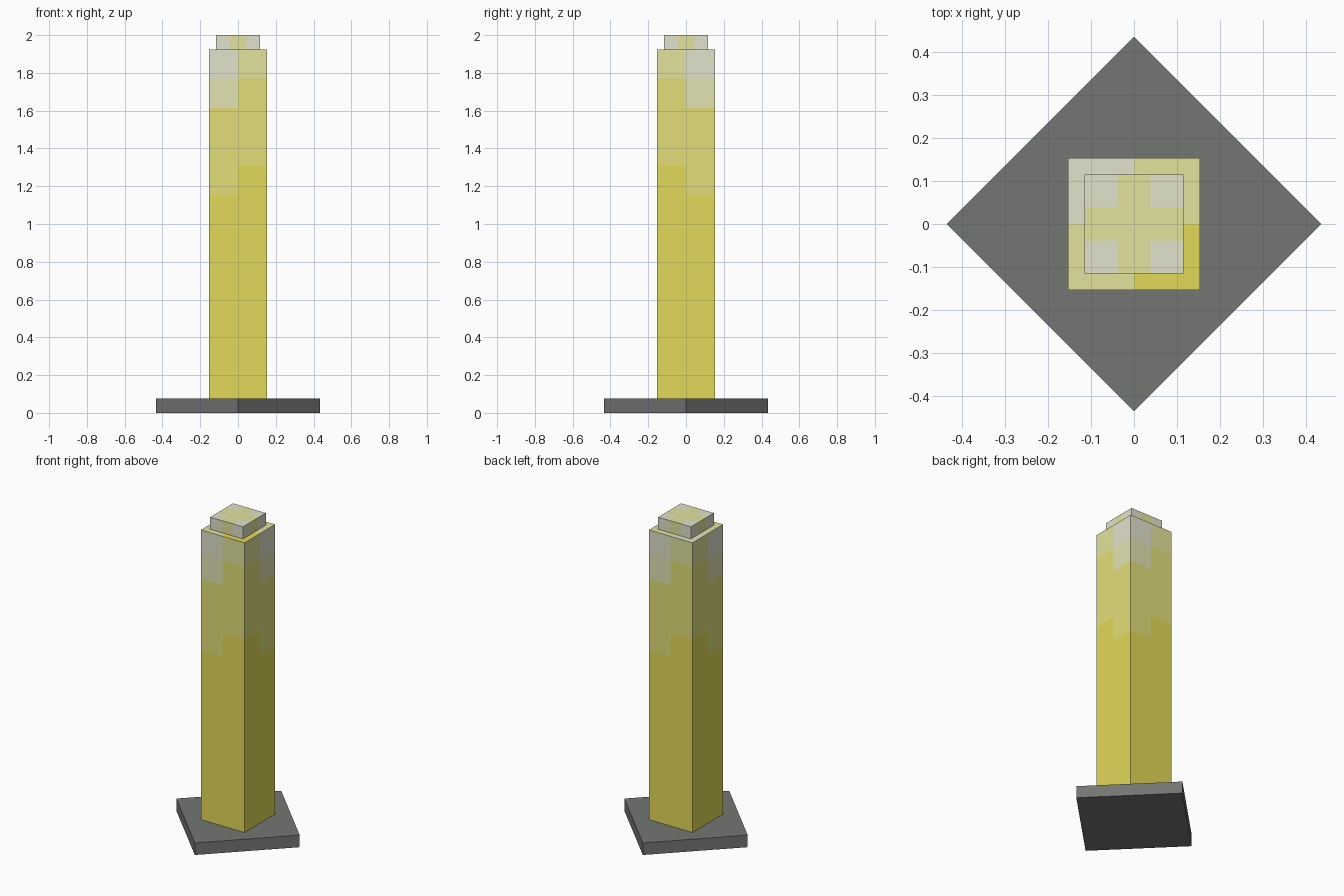
import bpy, bmesh
from mathutils import Matrix, Vector

if "Cube" in bpy.data.objects:
    bpy.data.objects.remove(bpy.data.objects["Cube"])

U = 2 / 26  # module: the whole tower is 26 units high


def material(name, hex_code):
    def linear(c):
        return c / 12.92 if c <= 0.04045 else ((c + 0.055) / 1.055) ** 2.4
    m = bpy.data.materials.new(name)
    rgb = [linear(int(hex_code[i:i + 2], 16) / 255) for i in (0, 2, 4)]
    m.diffuse_color = (*rgb, 1)
    m.use_nodes = True
    m.node_tree.nodes["Principled BSDF"].inputs["Base Color"].default_value = m.diffuse_color
    return m


DARK = material("dark grey", "747674")
GREY, SOFT, PALE, MID, YELLOW = range(5)
STONE = [material("warm grey", "E2E2CC"), material("soft cream", "E2E2B2"),
         material("pale yellow", "E2E29E"), material("light yellow", "E2DE78"),
         material("yellow", "E2D858")]


def box(name, width, z0, z1, mats, cuts=(), rule=None, turn=0):
    """Square block, sliced at (axis, position) cuts, coloured by a rule."""
    bm = bmesh.new()
    bmesh.ops.create_cube(bm, size=1)
    bmesh.ops.scale(bm, vec=(width, width, z1 - z0), verts=bm.verts)
    bmesh.ops.translate(bm, vec=(0, 0, (z0 + z1) / 2), verts=bm.verts)
    for axis, pos in cuts:
        normal = Vector((0, 0, 0))
        normal[axis] = 1
        bmesh.ops.bisect_plane(bm, geom=bm.verts[:] + bm.edges[:] + bm.faces[:],
                               plane_co=normal * pos, plane_no=normal)
    bm.normal_update()
    if rule:
        for f in bm.faces:
            f.material_index = rule(f.calc_center_median(), f.normal)
    bmesh.ops.rotate(bm, verts=bm.verts, matrix=Matrix.Rotation(turn, 3, 'Z'))
    mesh = bpy.data.meshes.new(name)
    bm.to_mesh(mesh)
    bm.free()
    for m in mats:
        mesh.materials.append(m)
    ob = bpy.data.objects.new(name, mesh)
    bpy.context.collection.objects.link(ob)
    return ob


def shaft_rule(c, n):
    if n.z > 0.5:  # ledge: one colour per quarter
        if c.x < 0 < c.y:
            return GREY
        return YELLOW if c.y < 0 < c.x else PALE
    z = c.z / U
    if c.x * c.y > 0:  # lighter half of each side reaches lower
        return GREY if z > 23 else SOFT if z > 21 else MID if z > 15 else YELLOW
    return PALE if z > 23 else MID if z > 17 else YELLOW


def cap_rule(c, n):
    # grey corners around a pale cross
    return GREY if min(abs(c.x), abs(c.y)) > U / 2 else PALE


# Base slab, turned to a diamond
box("base", 8 * U, 0, U, [DARK], turn=0.7853982)

# Tall shaft with stepped colour bands
box("shaft", 4 * U, U, 25 * U, STONE,
    [(0, 0), (1, 0)] + [(2, k * U) for k in (15, 17, 21, 23)], shaft_rule)

# Cap block
box("cap", 3 * U, 25 * U, 26 * U, STONE,
    [(a, s * U / 2) for a in (0, 1) for s in (-1, 1)], cap_rule)
